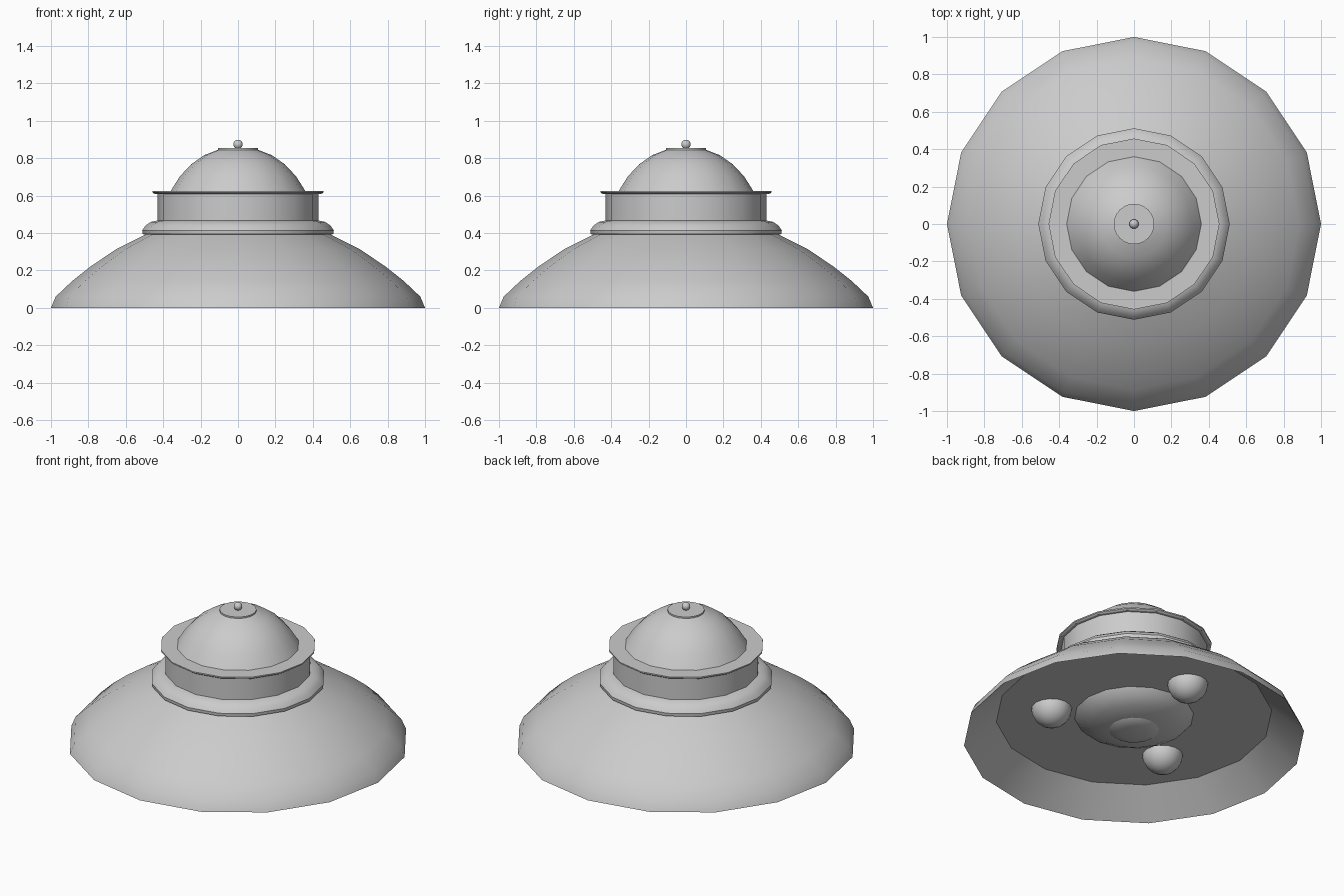
import bpy, math

if "Cube" in bpy.data.objects:
    bpy.data.objects.remove(bpy.data.objects["Cube"])

SIDES = 16


def lathe(name, profile, sides=SIDES, angle=35):
    """Spin an (r, z) profile around z; r = 0 collapses to a pole."""
    verts, rings, faces = [], [], []
    for r, z in profile:
        if r == 0:
            rings.append([len(verts)] * sides)
            verts.append((0, 0, z))
        else:
            start = len(verts)
            rings.append(list(range(start, start + sides)))
            for i in range(sides):
                a = 2 * math.pi * i / sides
                verts.append((r * math.cos(a), r * math.sin(a), z))
    for lo, hi in zip(rings, rings[1:]):
        for i in range(sides):
            j = (i + 1) % sides
            face = list(dict.fromkeys((lo[i], lo[j], hi[j], hi[i])))
            faces.append(face)
    mesh = bpy.data.meshes.new(name)
    mesh.from_pydata(verts, [], faces)
    obj = bpy.data.objects.new(name, mesh)
    bpy.context.collection.objects.link(obj)
    smooth(obj, angle)
    return obj


def smooth(obj, angle=35):
    bpy.ops.object.select_all(action='DESELECT')
    obj.select_set(True)
    bpy.context.view_layer.objects.active = obj
    bpy.ops.object.shade_smooth_by_angle(angle=math.radians(angle))


def ball(name, radius, loc):
    bpy.ops.mesh.primitive_uv_sphere_add(segments=16, ring_count=10,
                                         radius=radius, location=loc)
    obj = bpy.context.object
    obj.name = name
    smooth(obj, 40)


# Flared skirt with recessed underside plate
lathe("skirt", [(0, 0.15), (0.81, 0.15), (1.0, 0.0), (0.975, 0.06),
                (0.885, 0.145), (0.79, 0.22), (0.65, 0.315), (0.49, 0.395)])

# Rounded collar at the base of the cabin
lathe("collar", [(0.49, 0.39), (0.51, 0.395), (0.512, 0.415), (0.495, 0.44),
                 (0.465, 0.46), (0.43, 0.467)])

# Cabin wall and overhanging flange
lathe("cabin_wall", [(0.43, 0.46), (0.43, 0.612)])
lathe("flange", [(0.43, 0.61), (0.447, 0.61), (0.457, 0.617),
                 (0.457, 0.625), (0, 0.625)])

# Dome, cap disc and knob
lathe("dome", [(0.36, 0.625), (0.31, 0.704), (0.25, 0.768),
               (0.18, 0.817), (0.105, 0.846)])
lathe("cap_disc", [(0, 0.843), (0.108, 0.843), (0.108, 0.854), (0, 0.854)], 24)
ball("knob", 0.025, (0, 0, 0.874))

# Central bulge and lens hanging under the plate
lathe("belly_bulge", [(0, 0.055), (0.15, 0.055), (0.25, 0.08),
                      (0.32, 0.115), (0.35, 0.15)])
lathe("belly_lens", [(0, 0.03), (0.08, 0.034), (0.13, 0.045), (0.15, 0.057)])

# Three landing balls
for k in range(3):
    a = math.radians(90 + 120 * k)
    ball(f"landing_ball_{k + 1}", 0.12,
         (0.49 * math.cos(a), 0.49 * math.sin(a), 0.155))
